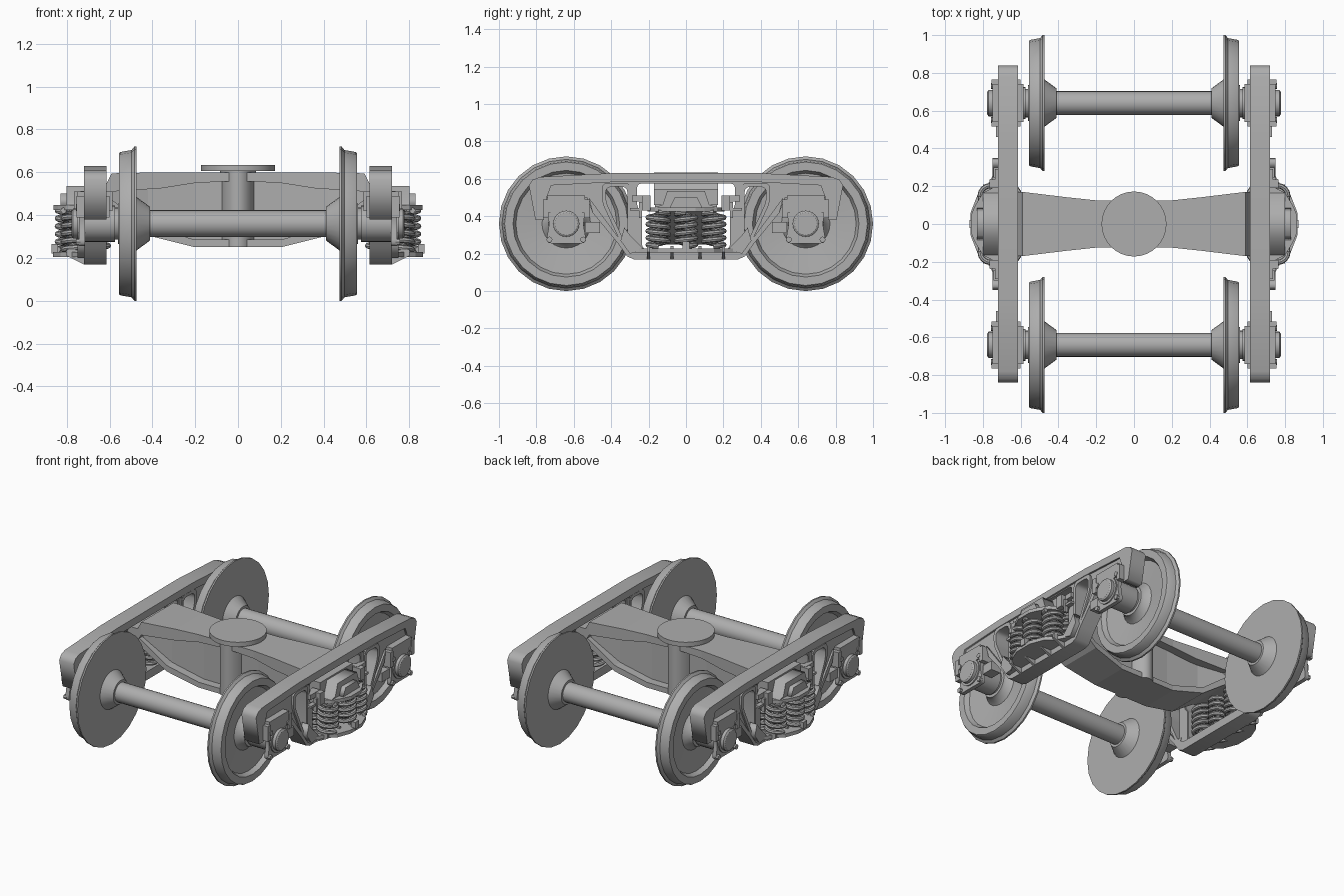
import bpy, bmesh
from math import sin, cos, pi
from mathutils import Matrix, Vector

if "Cube" in bpy.data.objects:
    bpy.data.objects.remove(bpy.data.objects["Cube"])

WY, WZ = 0.64, 0.36   # axle position
STEEL = bpy.data.materials.new("dark_steel")
STEEL.diffuse_color = (.42, .42, .42, 1)
STEEL.use_nodes = True
STEEL.node_tree.nodes["Principled BSDF"].inputs["Base Color"].default_value = STEEL.diffuse_color


def finish(name, bm, mx=True, my=False, smooth=False):
    bmesh.ops.remove_doubles(bm, verts=bm.verts, dist=1e-5)
    bmesh.ops.recalc_face_normals(bm, faces=bm.faces)
    me = bpy.data.meshes.new(name)
    bm.to_mesh(me)
    bm.free()
    me.materials.clear()
    me.materials.append(STEEL)
    ob = bpy.data.objects.new(name, me)
    bpy.context.collection.objects.link(ob)
    if mx or my:
        m = ob.modifiers.new("Mirror", 'MIRROR')
        m.use_axis = (mx, my, False)
    if smooth:
        bpy.ops.object.select_all(action='DESELECT')
        ob.select_set(True)
        bpy.context.view_layer.objects.active = ob
        bpy.ops.object.shade_smooth_by_angle(angle=0.6)
    return ob


def loft(bm, rings):
    vs = [[bm.verts.new(p) for p in r] for r in rings]
    n = len(vs[0])
    for a, b in zip(vs, vs[1:]):
        for i in range(n):
            j = (i + 1) % n
            bm.faces.new((a[i], a[j], b[j], b[i]))
    bm.faces.new(vs[0])
    bm.faces.new(vs[-1])


def revolve(name, prof, y, z, n=24, **kw):
    """Turn (x, radius) points about an axis parallel to x."""
    bm = bmesh.new()
    loft(bm, [[(x, y + r * cos(2 * pi * i / n), z + r * sin(2 * pi * i / n))
               for i in range(n)] for x, r in prof])
    return finish(name, bm, smooth=True, **kw)


def disc(name, rx, ry, z0, z1, n=32):
    bm = bmesh.new()
    loft(bm, [[(rx * cos(2 * pi * i / n), ry * sin(2 * pi * i / n), z)
               for i in range(n)] for z in (z0, z1)])
    return finish(name, bm, mx=False, smooth=True)


def beam(name, stations, **kw):
    """Box-section beam along x from (x, half width, z bottom, z top)."""
    bm = bmesh.new()
    loft(bm, [[(x, -w, a), (x, w, a), (x, w, b), (x, -w, b)] for x, w, a, b in stations])
    return finish(name, bm, **kw)


def box(name, x, y, z, **kw):
    bm = bmesh.new()
    loft(bm, [[(i, y[0], z[0]), (i, y[1], z[0]), (i, y[1], z[1]), (i, y[0], z[1])] for i in x])
    return finish(name, bm, **kw)


def rounded(pts, r, steps=3):
    out, n = [], len(pts)
    for i in range(n):
        p, a, b = Vector(pts[i]), Vector(pts[i - 1]), Vector(pts[(i + 1) % n])
        s = p + (a - p).normalized() * min(r, (a - p).length * .45)
        e = p + (b - p).normalized() * min(r, (b - p).length * .45)
        for k in range(steps + 1):
            t = k / steps
            out.append(tuple(s * (1 - t) ** 2 + p * 2 * t * (1 - t) + e * t * t))
    return out


def sym(pts):
    return pts + [(-y, z) for y, z in reversed(pts)]


def plate(name, loops, x0, x1, **kw):
    """Filled y-z outline with holes, extruded from x0 to x1."""
    cu = bpy.data.curves.new(name, 'CURVE')
    cu.dimensions, cu.fill_mode, cu.extrude = '2D', 'BOTH', (x1 - x0) / 2
    for pts in loops:
        s = cu.splines.new('POLY')
        s.points.add(len(pts) - 1)
        for q, p in zip(s.points, pts):
            q.co = (p[0], p[1], 0, 1)
        s.use_cyclic_u = True
    tmp = bpy.data.objects.new(name + "_outline", cu)
    me = bpy.data.meshes.new_from_object(tmp)
    bm = bmesh.new()
    bm.from_mesh(me)
    bpy.data.objects.remove(tmp)
    bpy.data.meshes.remove(me)
    bm.transform(Matrix(((0, 0, 1, (x0 + x1) / 2), (1, 0, 0, 0), (0, 1, 0, 0), (0, 0, 0, 1))))
    return finish(name, bm, **kw)


def slab(name, half, z0, z1):
    """Flat plate from a half outline in (x, y), symmetric in y."""
    bm = bmesh.new()
    pts = half + [(x, -y) for x, y in reversed(half)]
    loft(bm, [[(x, y, z) for x, y in pts] for z in (z0, z1)])
    return finish(name, bm)


def spring(name, x, y, z0, z1, R, r, turns, my):
    bm, n, k = bmesh.new(), 16, 8
    rings = []
    for i in range(int(turns * n) + 1):
        a = 2 * pi * i / n
        z = z0 + r + (z1 - z0 - 2 * r) * i / (turns * n)
        rings.append([(x + (R + r * cos(b)) * cos(a), y + (R + r * cos(b)) * sin(a), z + r * sin(b))
                      for b in [2 * pi * j / k for j in range(k)]])
    loft(bm, rings)
    finish(name, bm, my=my, smooth=True)


# Wheelsets
revolve("wheel", [(.41, .06), (.41, .078), (.474, .125), (.474, .36), (.484, .36),
                  (.497, .344), (.548, .335), (.555, .33), (.555, .285), (.525, .27),
                  (.51, .13), (.54, .10), (.56, .095), (.56, .06)], WY, WZ, my=True)
revolve("axle", [(0, .063), (.6, .063)], WY, WZ, my=True)

# Axle bearings and boxes
revolve("bearing", [(.56, .075), (.575, .075), (.575, .085), (.73, .085)], WY, WZ, my=True)
revolve("bearing_cap", [(.73, .085), (.75, .085), (.75, .07), (.77, .07), (.777, .06)],
        WY, WZ, my=True)
plate("bearing_flange", [rounded([(WY - .11, .255), (WY + .11, .255), (WY + .09, .36), (WY + .11, .46),
                                  (WY - .11, .46), (WY - .09, .36)], .03)], .715, .742, my=True)
for dy in (-.09, .09):
    for dz in (-.085, .075):
        revolve("flange_bolt", [(.735, .016), (.757, .016)], WY + dy, WZ + dz, n=8, my=True)
box("bearing_adapter", (.585, .75), (WY - .10, WY + .10), (.42, .51), my=True)
for dy in (-.125, .095):
    box("adapter_lug", (.60, .755), (WY + dy, WY + dy + .03), (.39, .49), my=True)

# Side frame: web with windows, then full-width flanges
outline = sym([(.28, .17), (.315, .185), (.36, .25), (.50, .42), (.53, .50), (.745, .50),
               (.76, .38), (.805, .38), (.84, .565), (.82, .595), (.78, .61), (.40, .63)])
centre = rounded(sym([(.235, .225), (.235, .42), (.262, .45), (.262, .575)]), .025)
side = rounded([(.312, .265), (.33, .265), (.43, .48), (.43, .558), (.312, .558)], .035)
plate("side_frame_web", [outline, centre, side, [(-y, z) for y, z in side]], .625, .708)
plate("side_frame_top_flange", [sym([(.40, .582), (.72, .565), (.745, .50), (.76, .38), (.805, .38),
                                     (.84, .565), (.82, .595), (.78, .61), (.40, .63)])], .614, .72)
plate("side_frame_bottom_flange", [sym([(.28, .17), (.315, .185), (.36, .25), (.50, .42), (.52, .50),
                                        (.49, .46), (.345, .265), (.27, .225)])], .614, .72)
plate("side_frame_column", [[(.24, .225), (.31, .225), (.31, .57), (.275, .57), (.265, .45), (.24, .42)]],
      .62, .712, my=True)
plate("window_rim", [rounded([(.295, .24), (.34, .24), (.45, .475), (.45, .578), (.295, .578)], .035),
                     side], .618, .72, my=True)
box("jaw_stop", (.66, .73), (.46, .54), (.31, .37), my=True)

# Spring seat outside the frame
slab("spring_seat", [(.70, .30), (.74, .27), (.785, .19), (.83, .15), (.865, .06)], .205, .228)
box("seat_lug", (.84, .872), (-.02, .02), (.22, .265))
for y in (.075, .20):
    bm = bmesh.new()
    loft(bm, [[(.70, y + d, .17), (.72, y + d, .17), (.80, y + d, .21), (.80, y + d, .24),
               (.70, y + d, .24)] for d in (-.008, .008)])
    finish("seat_rib", bm, my=True)
plate("seat_wing", [[(.22, .22), (.30, .20), (.35, .27), (.33, .34), (.30, .30)]], .70, .75, my=True)

# Spring nest
for x in (.662, .79):
    spring("spring_middle", x, 0, .225, .435, .052, .014, 5, False)
    spring("inner_spring_middle", x, 0, .225, .435, .024, .008, 7, False)
    xs = x - (.03 if x > .7 else 0)
    spring("spring_side", xs, .148, .225, .435, .055, .014, 5, True)
    spring("inner_spring_side", xs, .148, .225, .435, .024, .008, 7, True)

# Bolster
beam("bolster_top", [(0, .125, .56, .60), (.2, .125, .55, .60), (.36, .142, .525, .60),
                     (.59, .17, .51, .595), (.615, .17, .47, .545), (.72, .17, .46, .545)])
beam("bolster_web", [(0, .07, .27, .58), (.2, .07, .27, .58), (.42, .09, .32, .57),
                     (.6, .135, .44, .54)])
beam("bolster_bottom", [(0, .125, .25, .285), (.2, .125, .25, .285), (.42, .145, .305, .345),
                        (.60, .165, .43, .48), (.70, .165, .43, .50)])
disc("centre_post", .085, .145, .25, .62)
disc("centre_plate", .172, .172, .605, .635)

# Bolster ends over the springs
plate("bolster_end", [sym([(.165, .43), (.165, .45), (.125, .46), (.10, .535)])], .70, .80)
plate("bolster_end_pad", [sym([(.09, .44), (.06, .50)])], .79, .83)
slab("spring_cap", [(.70, .205), (.75, .19), (.80, .165), (.84, .10), (.862, .05)], .425, .448)

# Friction wedge brackets
box("wedge_bracket", (.68, .765), (.19, .235), (.43, .51), my=True)
box("wedge_bar", (.70, .735), (.20, .29), (.48, .512), my=True)
box("wedge_pin", (.715, .745), (.22, .30), (.43, .445), my=True)
box("wedge_stop", (.725, .75), (.235, .25), (.39, .475), my=True)
